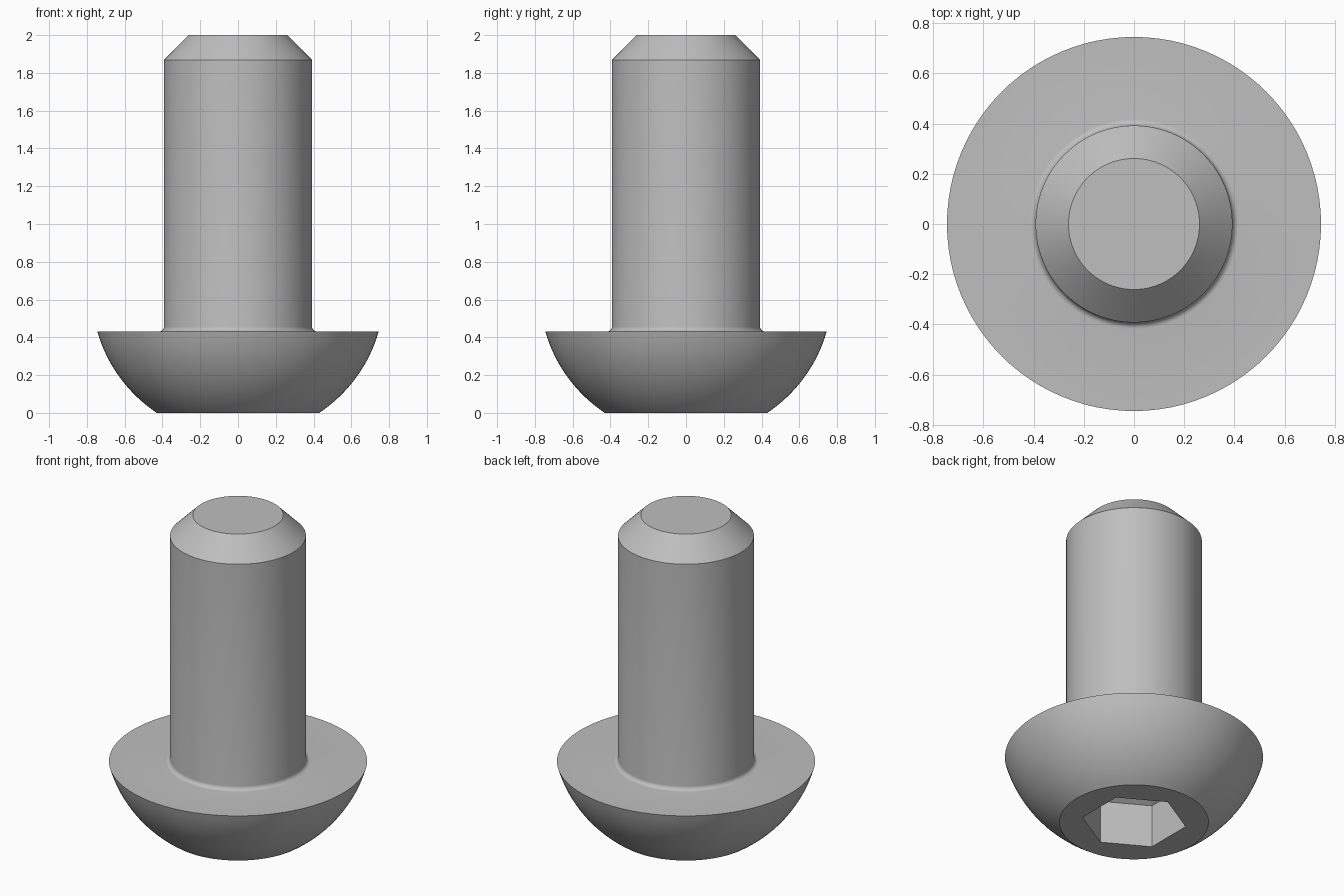
import bpy, bmesh, math
from mathutils import Vector

cube = bpy.data.objects.get("Cube")
if cube:
    bpy.data.objects.remove(cube)

SEGMENTS = 96
HEAD_R, FLAT_R, HEAD_H = 0.745, 0.43, 0.431
SHANK_R, TIP_R, FILLET = 0.392, 0.261, 0.026
SOCKET_R, SOCKET_DEPTH, SOCKET_POINT = 0.302, 0.272, 0.15

# Steel material
steel = bpy.data.materials.new("grey_steel")
steel.use_nodes = True
colour = (0.52, 0.52, 0.52, 1)
steel.diffuse_color = colour
steel.node_tree.nodes["Principled BSDF"].inputs["Base Color"].default_value = colour


def make_object(name, bm):
    bmesh.ops.recalc_face_normals(bm, faces=bm.faces[:])
    mesh = bpy.data.meshes.new(name)
    bm.to_mesh(mesh)
    bm.free()
    mesh.materials.append(steel)
    obj = bpy.data.objects.new(name, mesh)
    bpy.context.collection.objects.link(obj)
    return obj


def lathe(name, profile):
    bm = bmesh.new()
    verts = [bm.verts.new((r, 0, z)) for r, z in profile]
    edges = [bm.edges.new(pair) for pair in zip(verts, verts[1:])]
    bmesh.ops.spin(bm, geom=verts + edges, cent=(0, 0, 0), axis=(0, 0, 1),
                   angle=math.tau, steps=SEGMENTS, use_duplicate=False)
    bmesh.ops.remove_doubles(bm, verts=bm.verts[:], dist=1e-4)
    return make_object(name, bm)


def arc(cx, cz, radius, start, end, steps):
    angles = [start + (end - start) * i / steps for i in range(steps + 1)]
    return [(cx + radius * math.cos(a), cz + radius * math.sin(a)) for a in angles]


# Screw outline: domed head, root fillet, shank and chamfered tip
dome_z = (HEAD_R**2 + HEAD_H**2 - FLAT_R**2) / (2 * HEAD_H)
dome_r = math.hypot(FLAT_R, dome_z)
dome = arc(0, dome_z, dome_r, math.atan2(-dome_z, FLAT_R),
           math.atan2(HEAD_H - dome_z, HEAD_R), 16)
fillet = arc(SHANK_R + FILLET, HEAD_H + FILLET, FILLET, -math.pi / 2, -math.pi, 6)
tip = [(SHANK_R, 2 - (SHANK_R - TIP_R)), (TIP_R, 2), (0, 2)]
screw = lathe("button_head_screw", [(0, 0)] + dome + fillet + tip)

# Hexagonal socket cutter with a pointed floor
bm = bmesh.new()
rings = []
for z in (-0.1, SOCKET_DEPTH):
    rings.append([bm.verts.new((SOCKET_R * math.cos(math.radians(30 + 60 * i)),
                                SOCKET_R * math.sin(math.radians(30 + 60 * i)), z))
                  for i in range(6)])
apex = bm.verts.new(Vector((0, 0, SOCKET_DEPTH + SOCKET_POINT)))
bm.faces.new(rings[0])
for i in range(6):
    j = (i + 1) % 6
    bm.faces.new((rings[0][i], rings[0][j], rings[1][j], rings[1][i]))
    bm.faces.new((rings[1][i], rings[1][j], apex))
cutter = make_object("socket_cutter", bm)
cutter.hide_render = True

# Cut the socket and smooth the round surfaces
cut = screw.modifiers.new("hex_socket", "BOOLEAN")
cut.operation = "DIFFERENCE"
cut.solver = "EXACT"
cut.object = cutter
bpy.ops.object.select_all(action="DESELECT")
screw.select_set(True)
bpy.context.view_layer.objects.active = screw
bpy.ops.object.modifier_apply(modifier=cut.name)
bpy.data.objects.remove(cutter)
bpy.ops.object.shade_smooth_by_angle(angle=math.radians(25))
